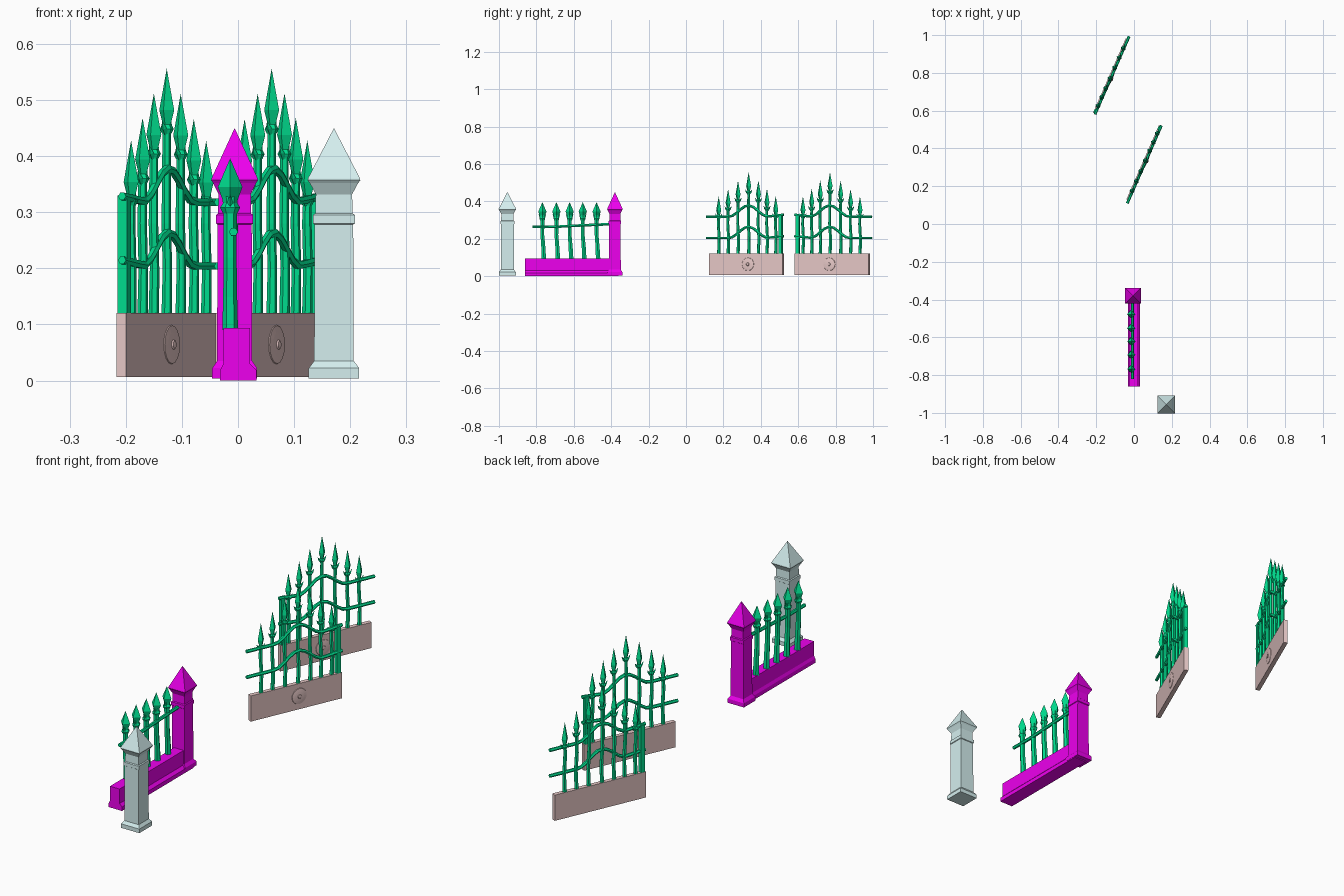
import bpy, bmesh, math
from mathutils import Vector, Matrix

if "Cube" in bpy.data.objects:
    bpy.data.objects.remove(bpy.data.objects["Cube"])

def material(name, rgb):
    m = bpy.data.materials.new(name)
    m.diffuse_color = (*rgb, 1)
    m.use_nodes = True
    m.node_tree.nodes["Principled BSDF"].inputs["Base Color"].default_value = m.diffuse_color
    return m

GREEN = material("green_iron", (0.0, 0.72, 0.27))
MAGENTA = material("magenta_stone", (0.85, 0.0, 0.85))
CYAN = material("pale_stone", (0.66, 0.86, 0.86))
PINK = material("pink_panel", (0.8, 0.58, 0.57))

def finish(bm, name, mat, matrix=Matrix()):
    bmesh.ops.recalc_face_normals(bm, faces=bm.faces)
    me = bpy.data.meshes.new(name)
    bm.to_mesh(me)
    bm.free()
    me.materials.append(mat)
    ob = bpy.data.objects.new(name, me)
    bpy.context.collection.objects.link(ob)
    ob.matrix_world = matrix
    return ob

def tube(bm, pts, radii, n, side=(1, 0, 0), phase=0.0):
    """Loft n-sided rings along a path; zero radius gives a point."""
    pts = [Vector(p) for p in pts]
    rings = []
    for i, (p, r) in enumerate(zip(pts, radii)):
        t = (pts[min(i + 1, len(pts) - 1)] - pts[max(i - 1, 0)]).normalized()
        b = t.cross(Vector(side)).normalized()
        a = b.cross(t)
        if r == 0:
            rings.append([bm.verts.new(p)])
            continue
        ang = [phase + 2 * math.pi * k / n for k in range(n)]
        rings.append([bm.verts.new(p + r * (a * math.cos(x) + b * math.sin(x))) for x in ang])
    for lo, hi in zip(rings, rings[1:]):
        for k in range(n):
            j = (k + 1) % n
            if len(hi) == 1:
                bm.faces.new((lo[k], lo[j], hi[0]))
            elif len(lo) == 1:
                bm.faces.new((lo[0], hi[j], hi[k]))
            else:
                bm.faces.new((lo[k], lo[j], hi[j], hi[k]))
    for r in (rings[0], rings[-1]):
        if len(r) > 1:
            bm.faces.new(r)

def box(bm, x0, x1, y0, y1, z0, z1):
    m = Matrix.Translation(((x0 + x1) / 2, (y0 + y1) / 2, (z0 + z1) / 2))
    bmesh.ops.create_cube(bm, size=1, matrix=m @ Matrix.Diagonal((x1 - x0, y1 - y0, z1 - z0, 1)))

# Stone pillars: square profile with plinth, band, flared cap and pyramid
PILLAR = [(.046, .004), (.046, .022), (.036, .035), (.035, .278), (.038, .28), (.038, .295),
          (.034, .298), (.033, .332), (.044, .352), (.048, .357), (.047, .361), (0, .45)]

def pillar(name, x, y, mat, k):
    bm = bmesh.new()
    tube(bm, [(x, y, z) for r, z in PILLAR], [r * k * math.sqrt(2) for r, z in PILLAR], 4,
         phase=math.pi / 4)
    finish(bm, name, mat)

pillar("lone_pillar", .171, -.955, CYAN, .98)
pillar("fence_pillar", -.006, -.38, MAGENTA, .87)

# Low wall with a wider foot
bm = bmesh.new()
for wy in [None]:
    prof = [(-.032, 0), (.033, 0), (.033, .018), (.021, .03), (.021, .094), (-.026, .094),
            (-.026, .03), (-.032, .018)]
    ends = [[bm.verts.new((x, y, z)) for x, z in prof] for y in (-.86, -.36)]
    for k in range(8):
        j = (k + 1) % 8
        bm.faces.new((ends[0][k], ends[0][j], ends[1][j], ends[1][k]))
    bm.faces.new(ends[0])
    bm.faces.new(ends[1])
finish(bm, "low_wall", MAGENTA)

# Slightly bowed wall pickets with collars and spear heads
bm = bmesh.new()
for i, y in enumerate((-.768, -.693, -.622, -.552, -.478)):
    x, bow = -.014, .008
    tube(bm, [(x, y + bow, .09), (x, y + bow * .7, .15), (x, y, .22), (x, y, .302)],
         [.014, .0125, .0115, .012], 6)
    tube(bm, [(x, y, z) for z in (.298, .308, .316, .328)], [.013, .018, .013, .014], 6)
    tube(bm, [(x, y, z) for z in (.318, .345, .396)], [.012, .022, 0], 4)
    for s in (-1, 1):
        tube(bm, [(x, y + s * .008, .312), (x, y + s * .02, .332)], [.007, 0], 4)
finish(bm, "wall_pickets", GREEN)

bm = bmesh.new()
tube(bm, [(-.008, -.82, .265), (-.008, -.7, .264), (-.008, -.55, .272), (-.008, -.41, .278)],
     [.008] * 4, 6)
finish(bm, "wall_rail", GREEN)

# Gate leaves, the second mirrored; local x runs along the leaf
PICKETS = [(-.175, .427), (-.12, .466), (-.062, .511), (0, .556), (.057, .512), (.107, .468),
           (.158, .428)]

def gate(label, x, y, s):
    mw = Matrix.Translation((x, y, 0)) @ Matrix.Rotation(math.radians(66.3), 4, 'Z')
    # Solid lower panel
    bm = bmesh.new()
    a, b = sorted((-.228 * s, .202 * s))
    box(bm, a, b, -.0095, .0095, .006, .12)
    finish(bm, label + "_panel", PINK, mw)
    # Round medallion on the outer face
    bm = bmesh.new()
    tube(bm, [(0, -d, .064) for d in (.008, .011, .0125, .0135, .016, .017)],
         [.036, .034, .022, .009, .007, .002], 16)
    finish(bm, label + "_medallion", PINK, mw)
    # Pickets with spear heads and side leaves
    bm = bmesh.new()
    for u, tip in PICKETS:
        u *= s
        tube(bm, [(u, 0, .115), (u + .003, 0, .2), (u - .002, 0, .28), (u, 0, tip - .1)],
             [.0095, .0085, .0085, .0075], 6)
        tube(bm, [(u, 0, tip - d) for d in (.116, .108, .1)], [.0085, .0125, .0085], 6)
        tube(bm, [(u, 0, tip - d) for d in (.102, .074, 0)], [.007, .0145, 0], 4)
        for q in (-1, 1):
            tube(bm, [(u + q * .004, 0, tip - .116), (u + q * .012, 0, tip - .106),
                      (u + q * .021, 0, tip - .092)], [.005, .005, 0], 4, (0, 1, 0))
    finish(bm, label + "_pickets", GREEN, mw)
    # Square end post
    bm = bmesh.new()
    a, b = sorted((.178 * s, .197 * s))
    box(bm, a, b, -.009, .009, .118, .33)
    finish(bm, label + "_post", GREEN, mw)
    # Arched rails
    for part, z in (("top_rail", .318), ("lower_rail", .204)):
        bm = bmesh.new()
        path = []
        for i in range(19):
            u = -.245 + .45 * i / 18
            rise = .06 * (.5 + .5 * math.cos(math.pi * min(abs(u) / .115, 1)))
            path.append((u * s, -.003, z + rise + (.01 * max(0, u - .1) / .1)))
        tube(bm, path, [.0075] * 19, 6, (0, 1, 0))
        finish(bm, label + "_" + part, GREEN, mw)

gate("near_gate", .06, .335, 1)
gate("far_gate", -.127, .77, -1)
